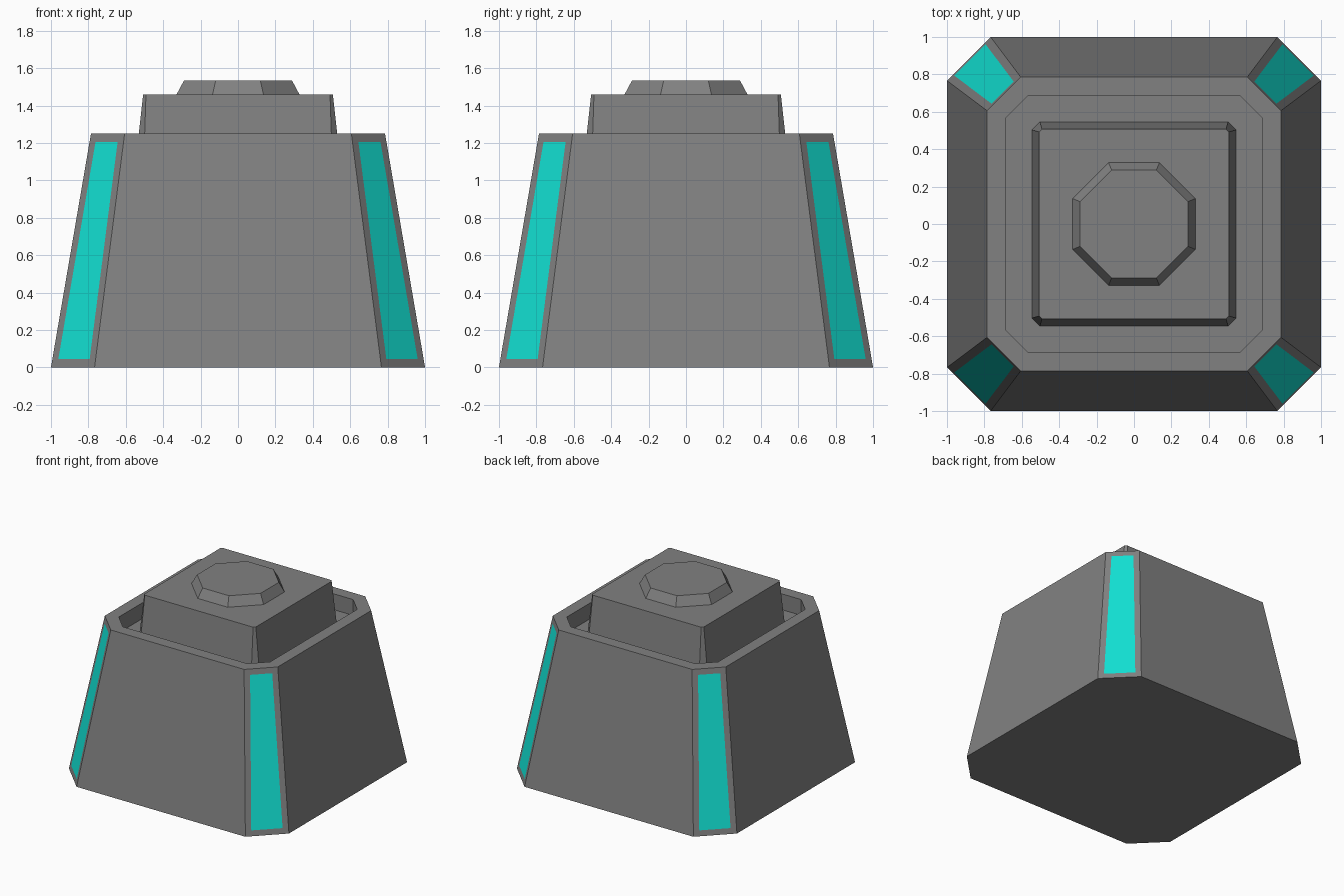
import bpy
import bmesh

cube = bpy.data.objects.get("Cube")
if cube:
    bpy.data.objects.remove(cube, do_unlink=True)


def make_material(name, rgb):
    mat = bpy.data.materials.new(name)
    mat.use_nodes = True
    mat.diffuse_color = (*rgb, 1)
    mat.node_tree.nodes["Principled BSDF"].inputs["Base Color"].default_value = (*rgb, 1)
    return mat


grey = make_material("grey metal", (0.22, 0.22, 0.22))
cyan = make_material("cyan glow", (0.006, 0.76, 0.66))


def octagon(half, corner):
    """Square of the given half width with its corners cut off."""
    h, c = half, corner
    return [(h, -c), (h, c), (c, h), (-c, h), (-h, c), (-h, -c), (-c, -h), (c, -h)]


def stack(name, levels, base=False, panel_inset=0):
    """Join octagon rings (half, corner, z) and cap the last one."""
    bm = bmesh.new()
    rings = [[bm.verts.new((x, y, z)) for x, y in octagon(h, c)] for h, c, z in levels]
    sides = []
    for low, high in zip(rings, rings[1:]):
        for i in range(8):
            j = (i + 1) % 8
            sides.append(bm.faces.new((low[i], low[j], high[j], high[i])))
    bm.faces.new(rings[-1])
    if base:
        bm.faces.new(rings[0][::-1])
    bm.normal_update()
    # Coloured strips on the four outer corner faces
    if panel_inset:
        corners = sides[1:8:2]
        bmesh.ops.inset_individual(bm, faces=corners, thickness=panel_inset, use_even_offset=True)
        for face in corners:
            face.material_index = 1
    mesh = bpy.data.meshes.new(name)
    bm.to_mesh(mesh)
    bm.free()
    mesh.materials.append(grey)
    mesh.materials.append(cyan)
    obj = bpy.data.objects.new(name, mesh)
    bpy.context.collection.objects.link(obj)
    return obj


floor_z, rim_z, block_z = 1.12, 1.25, 1.46

# Tapered housing with a rim and a sunken floor
stack("housing", [(1.0, 0.767, 0), (0.786, 0.606, rim_z),
                  (0.688, 0.565, rim_z), (0.688, 0.565, floor_z)],
      base=True, panel_inset=0.045)
# Raised block standing in the recess
stack("raised_block", [(0.545, 0.503, floor_z), (0.507, 0.492, block_z)])
# Eight-sided cap on top
stack("top_cap", [(0.328, 0.136, block_z), (0.288, 0.119, 1.535)])
